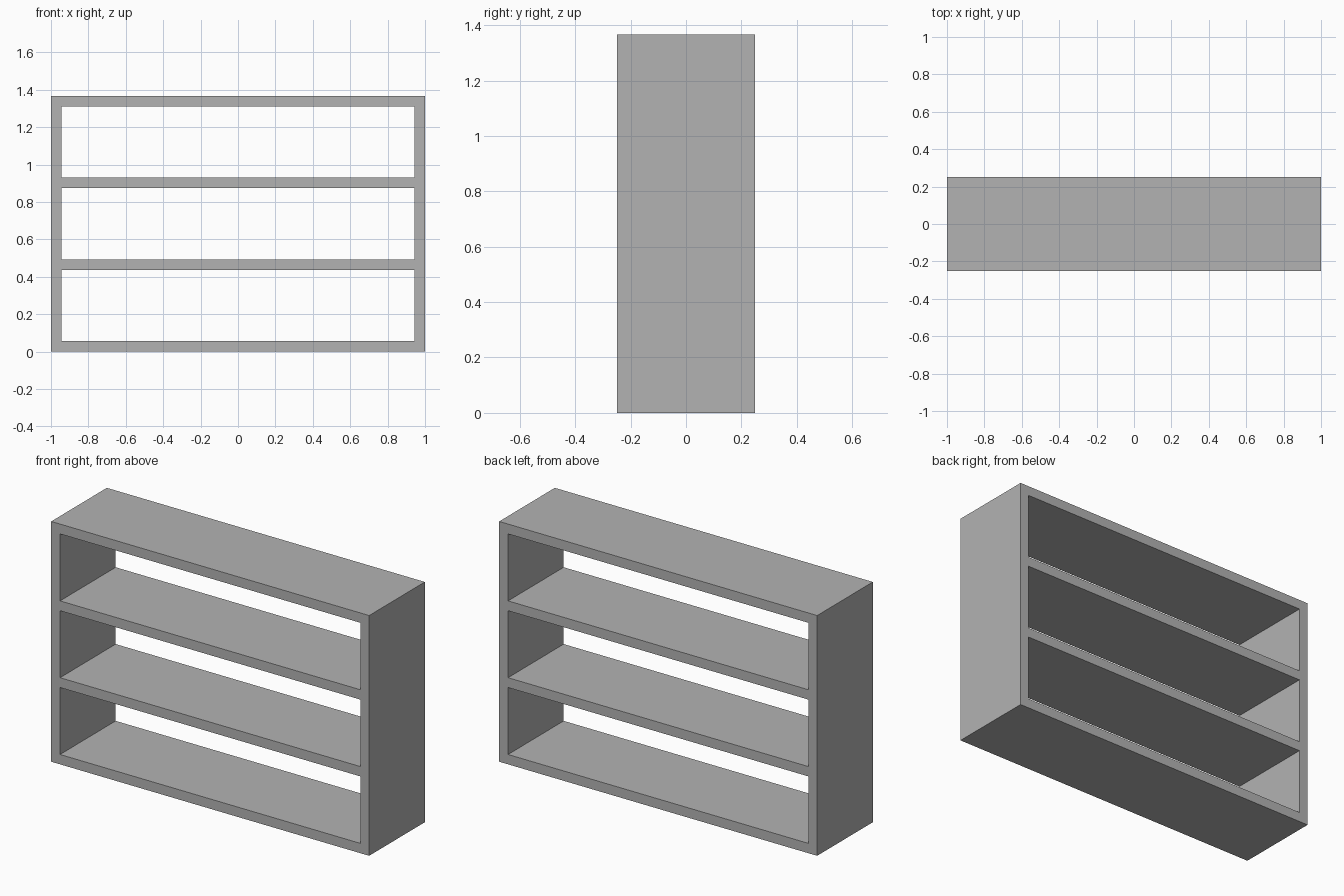
import bpy

# Remove the default cube
cube = bpy.data.objects.get("Cube")
if cube:
    bpy.data.objects.remove(cube, do_unlink=True)

WIDTH, DEPTH, HEIGHT = 2.0, 0.5, 1.366
BOARD = 0.056
SHELVES = 4

# Single painted finish
grey = bpy.data.materials.new("plain grey")
grey.use_nodes = True
colour = (0.45, 0.45, 0.45, 1)
grey.diffuse_color = colour
grey.node_tree.nodes["Principled BSDF"].inputs["Base Color"].default_value = colour


def board(name, centre, size):
    """Add a flat-sided board of the given size."""
    bpy.ops.mesh.primitive_cube_add(size=1, location=centre)
    obj = bpy.context.object
    obj.name = name
    obj.scale = size
    bpy.ops.object.transform_apply(location=False, rotation=False, scale=True)
    obj.data.materials.append(grey)
    return obj


# Upright side panels
for name, side in (("left_panel", 1), ("right_panel", -1)):
    board(name, (side * (WIDTH - BOARD) / 2, 0, HEIGHT / 2), (BOARD, DEPTH, HEIGHT))

# Evenly spaced boards between the panels, open front and back
names = ("bottom_board", "lower_shelf", "upper_shelf", "top_board")
spacing = (HEIGHT - BOARD) / (SHELVES - 1)
for i, name in enumerate(names):
    board(name, (0, 0, BOARD / 2 + i * spacing), (WIDTH - 2 * BOARD, DEPTH, BOARD))
